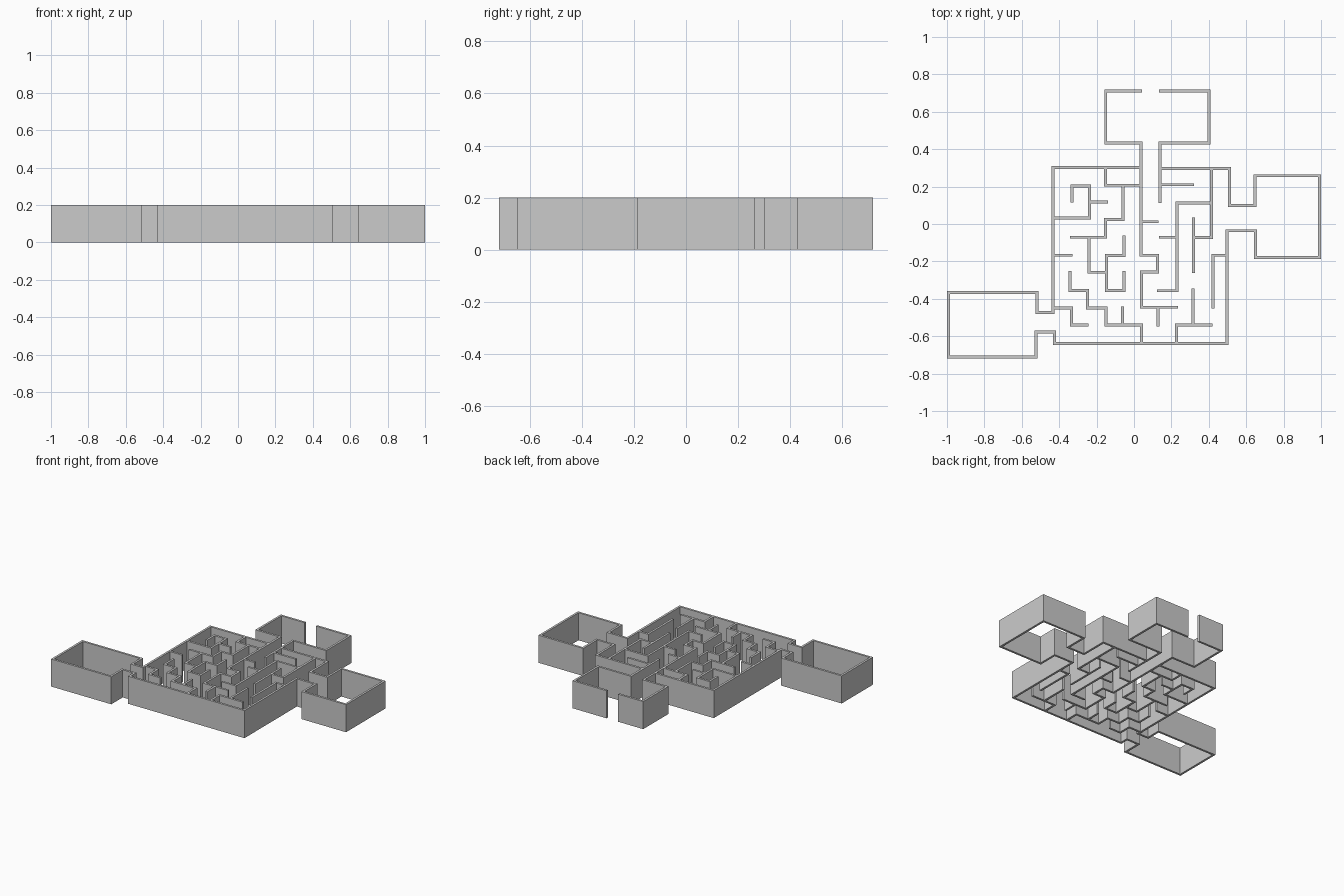
import bpy, bmesh
from mathutils import Vector

HEIGHT, HALF = 0.2, 0.0078   # wall height and half thickness


def add_wall(bm, pts):
    """Extrude a mitred strip along an axis-aligned path of (x, y) points."""
    pts = [Vector(p) for p in pts]
    dirs = [(b - a).normalized() for a, b in zip(pts, pts[1:])]
    normals = [Vector((-d.y, d.x)) for d in dirs]
    left, right = [], []
    for i, p in enumerate(pts):
        if i == 0:
            off = normals[0]
        elif i == len(pts) - 1:
            off = normals[-1]
        else:
            off = normals[i - 1] + normals[i]
        left.append(p + off * HALF)
        right.append(p - off * HALF)
    rings = [[bm.verts.new((q.x, q.y, z)) for q, z in
              ((l, 0), (r, 0), (r, HEIGHT), (l, HEIGHT))]
             for l, r in zip(left, right)]
    for a, b in zip(rings, rings[1:]):
        for k in range(4):
            bm.faces.new((a[k], a[(k + 1) % 4], b[(k + 1) % 4], b[k]))
    bm.faces.new(rings[0])
    bm.faces.new(rings[-1])


def build(name, paths):
    bm = bmesh.new()
    for path in paths:
        add_wall(bm, path)
    bmesh.ops.recalc_face_normals(bm, faces=bm.faces)
    mesh = bpy.data.meshes.new(name)
    bm.to_mesh(mesh)
    bm.free()
    bpy.context.collection.objects.link(bpy.data.objects.new(name, mesh))


# Perimeter running round the east room, maze and west room
build("perimeter_wall", [[
    (0.139, 0.296), (0.511, 0.296), (0.511, 0.098), (0.648, 0.098),
    (0.648, 0.258), (0.992, 0.258), (0.992, -0.18), (0.649, -0.18),
    (0.649, -0.036), (0.497, -0.036), (0.497, -0.639), (-0.425, -0.639),
    (-0.425, -0.578), (-0.524, -0.578), (-0.524, -0.71), (-0.992, -0.71),
    (-0.992, -0.367), (-0.518, -0.367), (-0.518, -0.474), (-0.433, -0.474),
    (-0.433, 0.303), (0.037, 0.303)]])

# North room with its doorway; left wall carries on as the central spine
build("north_room_wall", [
    [(0.043, 0.71), (-0.151, 0.71), (-0.151, 0.434), (0.037, 0.434),
     (0.037, -0.167), (0.126, -0.167), (0.126, -0.257), (0.04, -0.257),
     (0.04, -0.445), (0.235, -0.445)],
    [(0.135, 0.71), (0.402, 0.71), (0.402, 0.434), (0.139, 0.434), (0.139, 0.112)]])

# Maze walls west of the spine
build("maze_west_walls", [
    [(-0.152, 0.303), (-0.152, 0.207), (0.037, 0.207)],
    [(-0.059, 0.207), (-0.059, 0.023), (-0.152, 0.023), (-0.152, -0.071), (-0.342, -0.071)],
    [(-0.241, -0.071), (-0.241, -0.258), (-0.147, -0.258)],
    [(-0.053, -0.062), (-0.053, -0.169), (-0.147, -0.169), (-0.147, -0.356),
     (-0.053, -0.356), (-0.053, -0.25)],
    [(-0.332, 0.114), (-0.332, 0.204), (-0.238, 0.204), (-0.238, 0.031), (-0.433, 0.031)],
    [(-0.238, 0.117), (-0.139, 0.117)],
    [(-0.433, -0.167), (-0.329, -0.167)],
    [(-0.342, -0.25), (-0.342, -0.356), (-0.249, -0.356), (-0.249, -0.448),
     (-0.15, -0.448), (-0.15, -0.541), (0.04, -0.541), (0.04, -0.639)],
    [(-0.433, -0.448), (-0.334, -0.448), (-0.334, -0.539), (-0.243, -0.539)],
    [(-0.061, -0.44), (-0.061, -0.541)]])

# Maze walls east of the spine
build("maze_east_walls", [
    [(0.139, 0.21), (0.321, 0.21)],
    [(0.415, 0.296), (0.415, -0.073), (0.318, -0.073)],
    [(0.415, 0.113), (0.23, 0.113), (0.23, -0.357), (0.122, -0.357)],
    [(0.318, 0.034), (0.318, -0.263)],
    [(0.133, -0.071), (0.23, -0.071)],
    [(0.037, 0.012), (0.131, 0.012)],
    [(0.128, -0.445), (0.128, -0.547)],
    [(0.316, -0.344), (0.316, -0.539)],
    [(0.42, -0.539), (0.228, -0.539), (0.228, -0.639)],
    [(0.422, -0.452), (0.422, -0.167), (0.497, -0.167)]])
